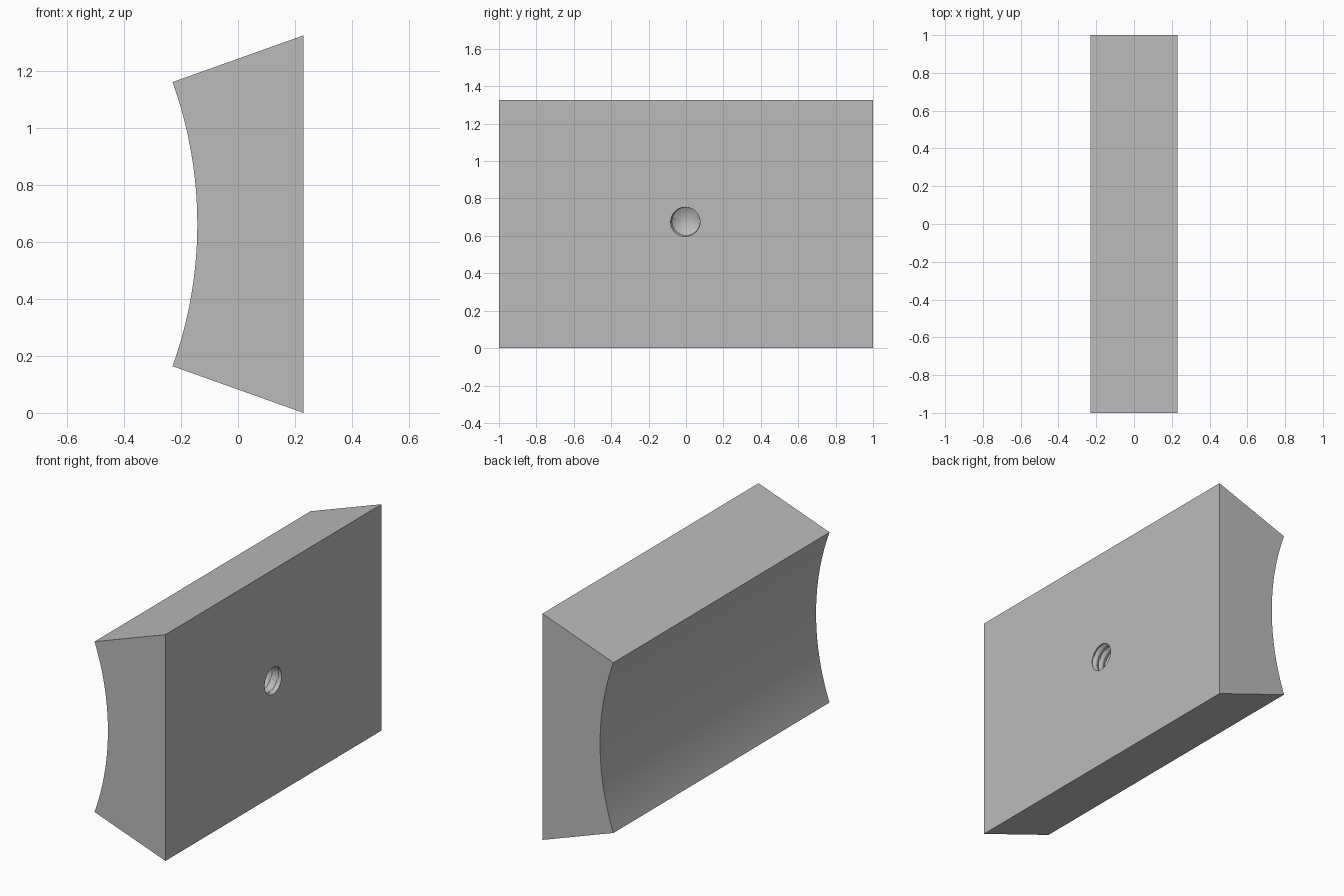
import bpy, bmesh
from math import sin, cos, pi, tau, asin, tan, radians

if "Cube" in bpy.data.objects:
    bpy.data.objects.remove(bpy.data.objects["Cube"], do_unlink=True)

FACE_X, BACK_X, SAG = 0.23, -0.23, 0.087      # flat face, arc ends, arc depth
HEIGHT, ARC_LOW = 1.326, 0.164                # flat face height, arc start height
HOLE_Z, MINOR_R, THREAD = 0.678, 0.074, 0.011
PITCH, DEPTH, SIDES, STEPS = 0.042, 0.21, 48, 8

grey = bpy.data.materials.new("plain grey")
grey.use_nodes = True
grey.diffuse_color = (0.5, 0.5, 0.5, 1)
grey.node_tree.nodes["Principled BSDF"].inputs["Base Color"].default_value = grey.diffuse_color


def make_object(name, bm):
    bmesh.ops.recalc_face_normals(bm, faces=bm.faces)
    mesh = bpy.data.meshes.new(name)
    bm.to_mesh(mesh)
    bm.free()
    mesh.materials.append(grey)
    obj = bpy.data.objects.new(name, mesh)
    bpy.context.collection.objects.link(obj)
    return obj


# Block: wedge-sided profile with a hollow arc, extruded along y
mid = HEIGHT / 2
half = mid - ARC_LOW
radius = (half ** 2 + SAG ** 2) / (2 * SAG)
spread = asin(half / radius)
profile = [(FACE_X, HEIGHT), (FACE_X, 0)]
for i in range(41):
    a = spread * (i / 20 - 1)
    profile.append((BACK_X + SAG - radius * (1 - cos(a)), mid + radius * sin(a)))
bm = bmesh.new()
end = bm.faces.new([bm.verts.new((x, -1, z)) for x, z in profile])
grown = bmesh.ops.extrude_face_region(bm, geom=[end], use_keep_orig=True)
bmesh.ops.translate(bm, vec=(0, 2, 0),
                    verts=[v for v in grown["geom"] if isinstance(v, bmesh.types.BMVert)])
block = make_object("saddle_block", bm)

# Threaded hole cutter: helical grooves ending in a drill-point cone
bm = bmesh.new()
rings = []
count = int((DEPTH + PITCH) / PITCH * STEPS)
for j in range(count + 1):
    depth = -PITCH + j * PITCH / STEPS
    ring = []
    for i in range(SIDES):
        a = tau * i / SIDES
        phase = (depth / PITCH + a / tau - 0.625) % 1
        groove = max(0, 1 - 2.4 * min(phase, 1 - phase))
        r = MINOR_R + (THREAD * groove if j < count else 0)
        ring.append(bm.verts.new((FACE_X - depth, r * cos(a), HOLE_Z + r * sin(a))))
    rings.append(ring)
tip = bm.verts.new((FACE_X - depth - MINOR_R / tan(radians(59)), 0, HOLE_Z))
for i in range(SIDES):
    k = (i + 1) % SIDES
    for low, high in zip(rings, rings[1:]):
        bm.faces.new((low[i], low[k], high[k]))
        bm.faces.new((low[i], high[k], high[i]))
    bm.faces.new((rings[-1][i], rings[-1][k], tip))
bm.faces.new(rings[0])
cutter = make_object("hole_cutter", bm)
cutter.hide_render = True

# Cut the hole and keep the edges crisp
cut = block.modifiers.new("threaded hole", "BOOLEAN")
cut.operation = "DIFFERENCE"
cut.solver = "EXACT"
cut.object = cutter
bpy.ops.object.select_all(action="DESELECT")
block.select_set(True)
bpy.context.view_layer.objects.active = block
bpy.ops.object.modifier_apply(modifier=cut.name)
bpy.data.objects.remove(cutter, do_unlink=True)
bpy.ops.object.shade_smooth_by_angle(angle=radians(30))
